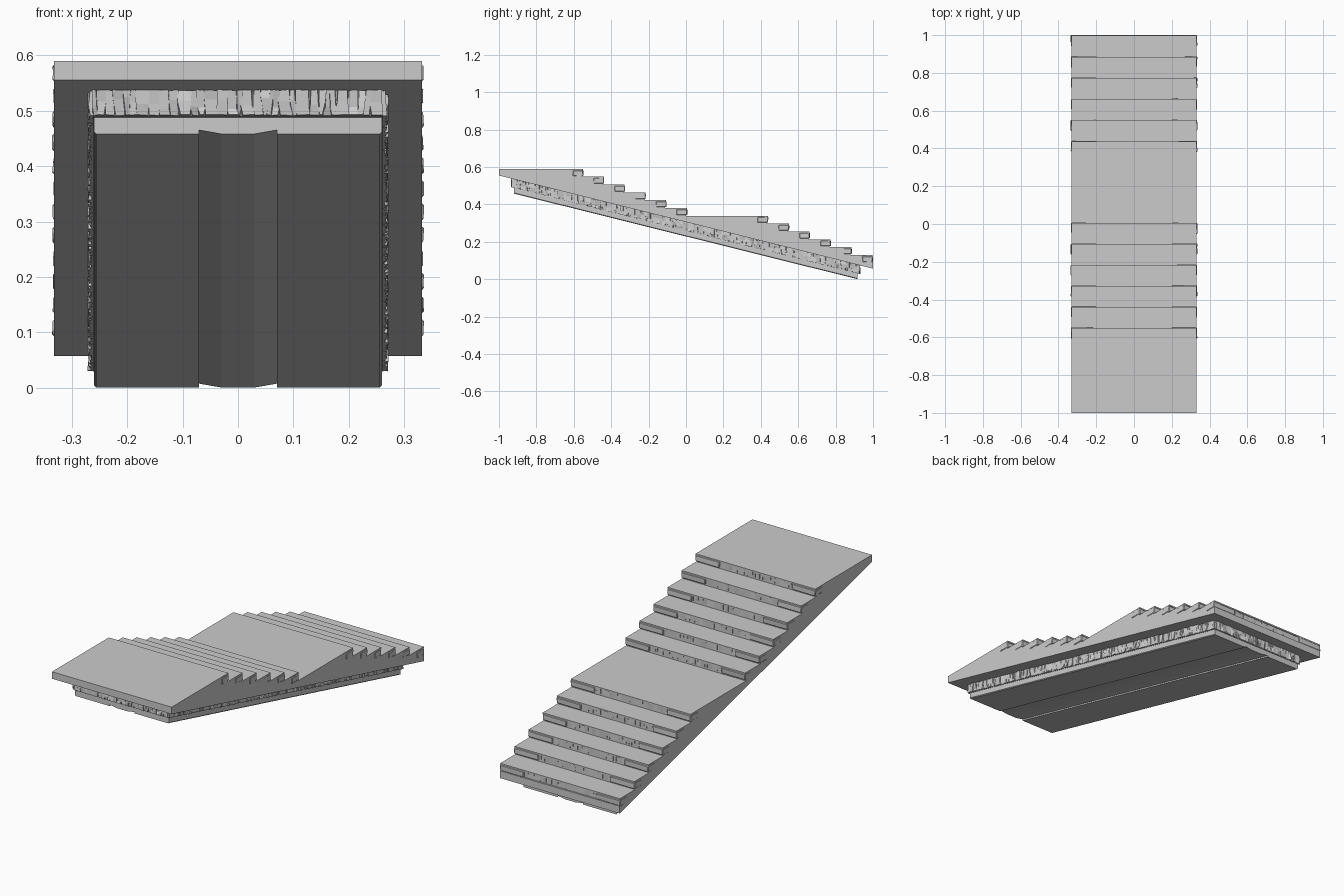
import bpy, bmesh, random
from mathutils import Vector

if "Cube" in bpy.data.objects:
    bpy.data.objects.remove(bpy.data.objects["Cube"])

random.seed(4)
W = 0.332                      # half width of the stair


def soffit(y):
    """Height of the sloping underside of the stair at y."""
    return 0.306 - 0.249 * y


def finish(name, bm):
    bmesh.ops.recalc_face_normals(bm, faces=bm.faces)
    me = bpy.data.meshes.new(name)
    bm.to_mesh(me)
    bm.free()
    ob = bpy.data.objects.new(name, me)
    bpy.context.collection.objects.link(ob)
    return ob


def prism(bm, bottom, top):
    """Closed solid between two matching loops of points."""
    a = [bm.verts.new(p) for p in bottom]
    b = [bm.verts.new(p) for p in top]
    bm.faces.new(a)
    bm.faces.new(b)
    n = len(a)
    for i in range(n):
        bm.faces.new((a[i], a[(i + 1) % n], b[(i + 1) % n], b[i]))


def box(bm, x0, x1, y0, y1, z0, z1, jitter=0):
    def j():
        return random.uniform(-jitter, jitter)
    ring = [(x0, y0), (x1, y0), (x1, y1), (x0, y1)]
    prism(bm, [(x + j(), y + j(), z0) for x, y in ring],
          [(x + j(), y + j(), z1) for x, y in ring])


# Stair body: side profile with two landings and two flights, extruded across x
edges = [-0.55 + 0.111 * i for i in range(6)] + [0.438 + 0.1116 * i for i in range(6)]
edges[-1] = 0.998
tops = [0.59 - 0.0418 * i for i in range(12)]
LIP, INSET = 0.007, 0.006
profile = [(-1, soffit(-1)), (-1, tops[0])]
for i, (y, z) in enumerate(zip(edges, tops)):
    low = tops[i + 1] if i < 11 else soffit(1)
    profile += [(y, z), (y, z - LIP), (y - INSET, z - LIP)]
    if i < 11:
        profile.append((y - INSET, low))
    else:
        profile += [(y - INSET, z - 0.037), (1, z - 0.037), (1, low)]
bm = bmesh.new()
prism(bm, [(-W, y, z) for y, z in profile], [(W, y, z) for y, z in profile])
finish("stair_body", bm)

# Corner blocks under each nosing, wrapping round to the stair sides
bm = bmesh.new()
for y, z in zip(edges, tops):
    for s in (-1, 1):
        x0, x1 = sorted((s * 0.2, s * (W + 0.002)))
        box(bm, x0, x1, y - 0.055, y + 0.001, z - 0.037, z - LIP, 0.002)
blocks = finish("step_corner_blocks", bm)
bev = blocks.modifiers.new("soft_edges", "BEVEL")
bev.width = 0.003
bev.segments = 1

# Rough chipped band along the middle of each riser
bm = bmesh.new()
for y, z in zip(edges, tops):
    x = -0.2
    while x < 0.199:
        x2 = min(0.2, x + random.uniform(0.012, 0.03))
        box(bm, x, x2, y - 0.012, y - 0.004, z - 0.034, z - LIP, 0.0015)
        x = x2
finish("riser_chipped_bands", bm)


# Layers hanging below the stair, sheared to follow the slope
def sloped(bm, x0, x1, y0, y1, d0, d1):
    ring = [(x0, y0), (x1, y0), (x1, y1), (x0, y1)]
    prism(bm, [(x, y, soffit(y) - d1) for x, y in ring],
          [(x, y, soffit(y) - d0) for x, y in ring])


FX, FY0, FY1, FD = 0.262, -0.927, 0.922, 0.047
bm = bmesh.new()
sloped(bm, -FX, FX, FY0, FY1, 0, FD)
finish("frieze_core", bm)


# Carved stone frieze: irregular upright facets all round the core
def stone(bm, place, a, b):
    """One wedge stone; place(t, out, depth) maps to the frieze side."""
    def r():
        return random.uniform(0.001, 0.01)
    da, db = random.uniform(-0.004, 0.004), random.uniform(-0.004, 0.004)
    m = random.uniform(0.012, 0.035)
    loops = []
    for t, sh in ((a, da), (b, db)):
        loops.append([place(t, -0.004, 0.001), place(t + sh, r(), 0.001),
                      place((t + sh * 0.5), r(), m), place(t - sh, r(), FD - 0.001),
                      place(t, -0.004, FD - 0.001)])
    prism(bm, *loops)


def side(s):
    return lambda t, o, d: (s * (FX + o), t, soffit(t) - d)


def end(y, s):
    return lambda t, o, d: (t, y + s * o, soffit(y + s * o) - d)


bm = bmesh.new()
runs = [(side(-1), FY0, FY1), (side(1), FY0, FY1),
        (end(FY0, -1), -FX, FX), (end(FY1, 1), -FX, FX)]
for place, lo, hi in runs:
    t = lo
    while t < hi - 0.003:
        nxt = min(hi, t + random.uniform(0.007, 0.024))
        stone(bm, place, t, nxt)
        t = nxt
finish("carved_frieze", bm)

# Bottom plate: cross-section with two sloping grooves beside a central rib
section = [(0, 0.077), (0.03, 0.077), (0.07, 0.07), (0.0705, 0.077),
           (0.256, 0.077), (0.26, 0.073), (0.26, FD - 0.002)]
section = section + [(-x, d) for x, d in reversed(section[1:])]
bm = bmesh.new()
prism(bm, *[[(x, y, soffit(y) - d) for x, d in section] for y in (-0.92, 0.918)])
finish("bottom_plate", bm)
